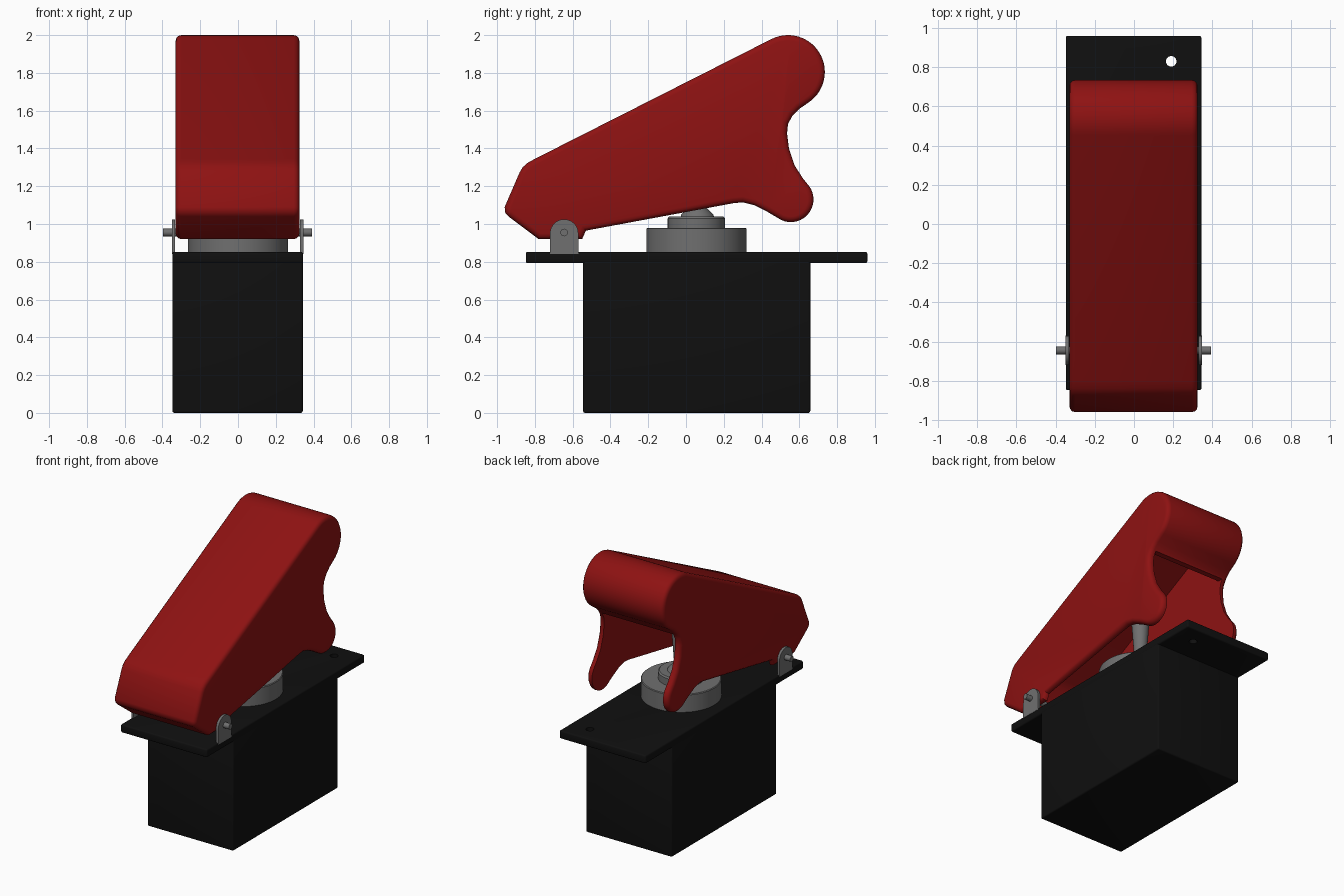
import bpy, bmesh, math
from mathutils import Matrix

if "Cube" in bpy.data.objects:
    bpy.data.objects.remove(bpy.data.objects["Cube"])


def material(name, rgb):
    m = bpy.data.materials.new(name)
    m.diffuse_color = (*rgb, 1)
    m.use_nodes = True
    m.node_tree.nodes["Principled BSDF"].inputs["Base Color"].default_value = m.diffuse_color
    return m


RED = material("red", (0.27, 0.006, 0.006))
BLACK = material("black", (0.005, 0.005, 0.005))
GREY = material("grey", (0.16, 0.16, 0.16))


def add(name, bm, mat):
    bmesh.ops.recalc_face_normals(bm, faces=bm.faces)
    me = bpy.data.meshes.new(name)
    bm.to_mesh(me)
    bm.free()
    ob = bpy.data.objects.new(name, me)
    bpy.context.collection.objects.link(ob)
    me.materials.append(mat)
    return ob


def prism(name, pts, x0, x1, mat):
    """Extrude a (y, z) outline along x."""
    bm = bmesh.new()
    f = bm.faces.new([bm.verts.new((x0, y, z)) for y, z in pts])
    r = bmesh.ops.extrude_face_region(bm, geom=[f])
    vs = [v for v in r["geom"] if isinstance(v, bmesh.types.BMVert)]
    bmesh.ops.translate(bm, vec=(x1 - x0, 0, 0), verts=vs)
    return add(name, bm, mat)


def box(name, x0, x1, y0, y1, z0, z1, mat):
    return prism(name, [(y0, z0), (y1, z0), (y1, z1), (y0, z1)], x0, x1, mat)


def lathe(name, prof, cx, cy, mat, n=48):
    """Spin an (r, z) outline about a vertical axis."""
    bm = bmesh.new()
    rings = [[bm.verts.new((cx + r * math.cos(2 * math.pi * i / n),
                            cy + r * math.sin(2 * math.pi * i / n), z))
              for i in range(n)] for r, z in prof]
    for a, b in zip(rings, rings[1:]):
        for i in range(n):
            j = (i + 1) % n
            bm.faces.new((a[i], a[j], b[j], b[i]))
    bm.faces.new(rings[0])
    bm.faces.new(rings[-1])
    return add(name, bm, mat)


def arc(cy, cz, r, a0, a1, n):
    out = []
    for i in range(n + 1):
        a = math.radians(a0 + (a1 - a0) * i / n)
        out.append((cy + r * math.cos(a), cz + r * math.sin(a)))
    return out


def finish(ob, bevel=0, cutter=None, limit=75, angle=35):
    """Apply bevel and cut, then smooth by angle."""
    if bevel:
        m = ob.modifiers.new("bevel", "BEVEL")
        m.width, m.segments = bevel, 3
        m.limit_method, m.angle_limit = "ANGLE", math.radians(limit)
        m.use_clamp_overlap = False
    if cutter:
        m = ob.modifiers.new("cut", "BOOLEAN")
        m.operation, m.solver, m.object = "DIFFERENCE", "EXACT", cutter
    bpy.context.view_layer.update()
    ev = ob.evaluated_get(bpy.context.evaluated_depsgraph_get())
    me = bpy.data.meshes.new_from_object(ev)
    ob.modifiers.clear()
    ob.data = me
    if cutter:
        bpy.data.objects.remove(cutter)
    bpy.ops.object.select_all(action="DESELECT")
    ob.select_set(True)
    bpy.context.view_layer.objects.active = ob
    bpy.ops.object.shade_smooth_by_angle(angle=math.radians(angle))


# Housing and mounting plate with screw hole
finish(box("housing", -0.347, 0.343, -0.545, 0.658, 0, 0.82, BLACK), 0.01)
hole = lathe("hole_cutter", [(0.027, 0.7), (0.027, 0.95)], 0.19, 0.83, BLACK, 24)
finish(box("mounting_plate", -0.348, 0.344, -0.848, 0.96, 0.793, 0.852, BLACK), 0.01, hole)

# Flip cover: rounded solid hollowed from below and behind
outer = [(-0.78, 0.92), (-0.94, 1.04), (-0.957, 1.06), (-0.96, 1.09),
         (-0.88, 1.275), (-0.865, 1.30), (-0.84, 1.323), (-0.80, 1.345)]
outer += arc(0.54, 1.805, 0.195, 117, -55, 28)
outer += [(0.60, 1.61), (0.565, 1.575), (0.54, 1.53), (0.535, 1.48),
          (0.545, 1.40), (0.575, 1.31), (0.62, 1.24)]
outer += arc(0.555, 1.13, 0.12, 35, -115, 18)
outer += [(0.43, 1.065), (0.36, 1.10), (0.30, 1.115), (0.25, 1.11),
          (-0.53, 0.965), (-0.55, 0.92)]
inner = [(-0.74, 0.8), (-0.76, 0.965), (-0.905, 1.085), (-0.83, 1.265), (-0.778, 1.30)]
inner += arc(0.54, 1.805, 0.145, 117, -70, 20)
inner += [(0.54, 1.62), (0.52, 1.565), (0.9, 1.565), (0.9, 0.8)]
cutter = prism("cover_cutter", inner, -0.288, 0.282, RED)
finish(prism("flip_cover", outer, -0.33, 0.325, RED), 0.03, cutter)

# Hinge brackets and pin
tab = [(-0.72, 0.84), (-0.57, 0.84)] + arc(-0.645, 0.95, 0.075, 0, 180, 16)
for side, x0, x1 in (("left", -0.35, -0.333), ("right", 0.328, 0.346)):
    finish(prism("hinge_bracket_" + side, tab, x0, x1, GREY))
finish(prism("hinge_pin", arc(-0.645, 0.955, 0.02, 0, 345, 23), -0.397, 0.392, GREY))

# Toggle switch: bushing, nut and lever
finish(lathe("switch_bushing", [(0.265, 0.84), (0.265, 0.975), (0.26, 0.98)], 0, 0.055, GREY, 64))
finish(lathe("switch_nut", [(0.152, 0.97), (0.152, 1.03), (0.143, 1.04)], 0, 0.055, GREY))
finish(lathe("switch_collar", [(0.09, 1.03), (0.085, 1.05), (0.05, 1.085)], 0, 0.06, GREY))
finish(lathe("toggle_lever", [(0.038, 1.05), (0.06, 1.36), (0.057, 1.39),
                              (0.043, 1.41), (0.02, 1.42)], 0, 0.065, GREY, 32))
